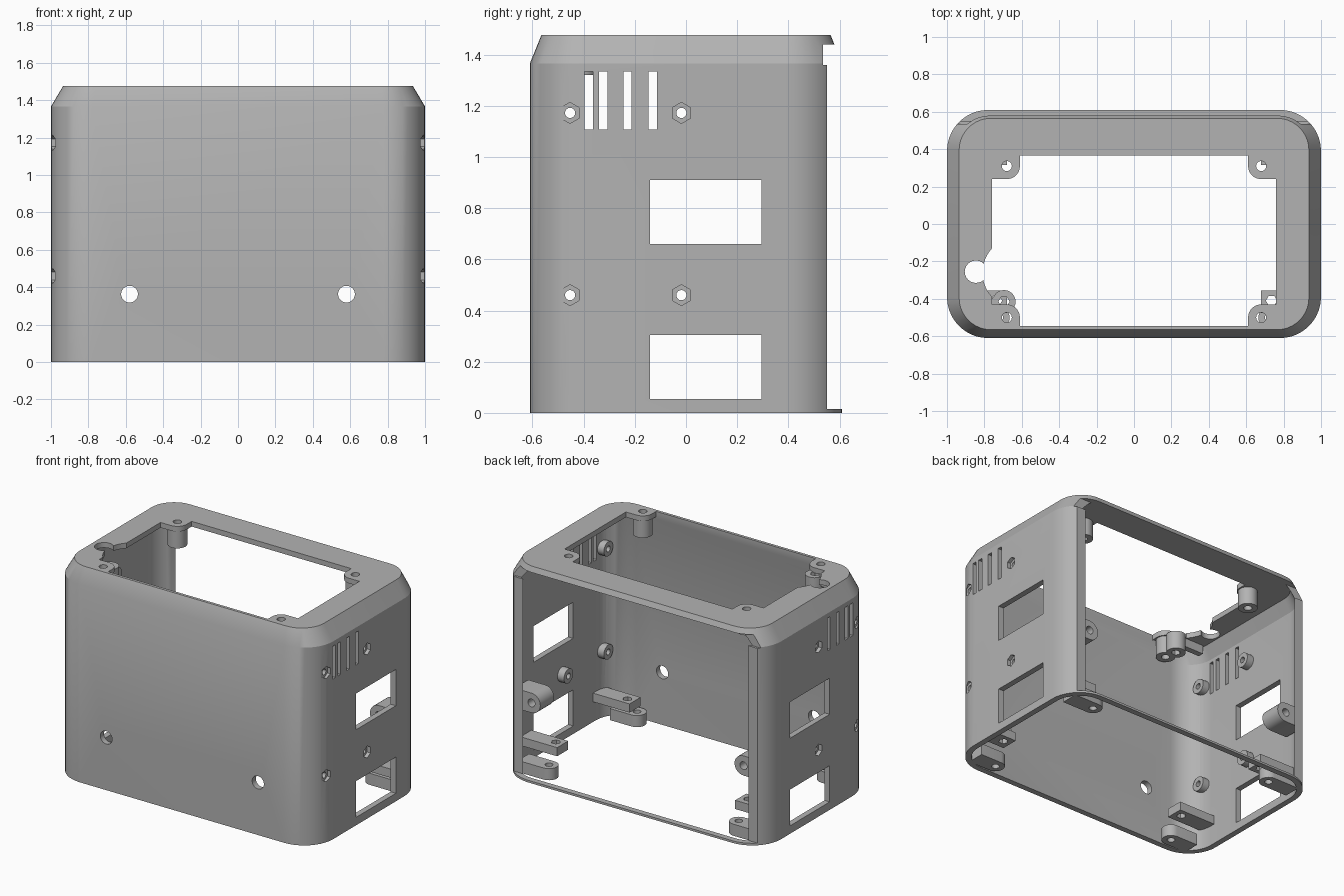
import bpy, bmesh
from math import sin, cos, pi, radians

if "Cube" in bpy.data.objects:
    bpy.data.objects.remove(bpy.data.objects["Cube"])

grey = bpy.data.materials.new("plain_grey")
grey.use_nodes = True
COLOUR = (0.45, 0.45, 0.45, 1)
grey.diffuse_color = COLOUR
grey.node_tree.nodes["Principled BSDF"].inputs["Base Color"].default_value = COLOUR


def loft(name, rings):
    """Closed solid through matching rings of points."""
    bm = bmesh.new()
    loops = [[bm.verts.new(p) for p in ring] for ring in rings]
    n = len(loops[0])
    for a, b in zip(loops, loops[1:]):
        for i in range(n):
            j = (i + 1) % n
            bm.faces.new((a[i], a[j], b[j], b[i]))
    bm.faces.new(loops[0][::-1])
    bm.faces.new(loops[-1])
    bmesh.ops.recalc_face_normals(bm, faces=bm.faces)
    mesh = bpy.data.meshes.new(name)
    bm.to_mesh(mesh)
    bm.free()
    mesh.materials.append(grey)
    obj = bpy.data.objects.new(name, mesh)
    bpy.context.scene.collection.objects.link(obj)
    return obj


def prism(name, pts, axis, lo, hi):
    """Extrude a flat outline along an axis."""
    place = {"x": lambda a, b, t: (t, a, b), "y": lambda a, b, t: (a, t, b),
             "z": lambda a, b, t: (a, b, t)}[axis]
    return loft(name, [[place(a, b, t) for a, b in pts] for t in (lo, hi)])


def arc(cx, cy, r, start, end, n):
    return [(cx + r * cos(radians(start + (end - start) * i / n)),
             cy + r * sin(radians(start + (end - start) * i / n))) for i in range(n + 1)]


def circle(cx, cy, r, n=24, start=0):
    return arc(cx, cy, r, start, start + 360, n)[:-1]


def rect(x0, x1, y0, y1):
    return [(x0, y0), (x1, y0), (x1, y1), (x0, y1)]


def round_rect(hx, hy, r, z):
    pts = []
    for k, (sx, sy) in enumerate(((1, 1), (-1, 1), (-1, -1), (1, -1))):
        pts += arc(sx * (hx - r), sy * (hy - r), r, 90 * k, 90 * k + 90, 10)
    return [(x, y, z) for x, y in pts]


def lug_outline(cx, cy, r, wall):
    """Round inner end with straight sides running to the wall (for +x)."""
    return [(wall, cy + r)] + arc(cx, cy, r, 90, 270, 14) + [(wall, cy - r)]


def flip(pts, s):
    return [(s * x, y) for x, y in pts]


def carve(obj, cutters):
    """Subtract cutters, then discard them."""
    for c in cutters:
        c.hide_render = True
        m = obj.modifiers.new("cut", "BOOLEAN")
        m.operation, m.solver, m.object = "DIFFERENCE", "EXACT", c
    bpy.context.view_layer.update()
    graph = bpy.context.evaluated_depsgraph_get()
    mesh = bpy.data.meshes.new_from_object(obj.evaluated_get(graph))
    obj.modifiers.clear()
    obj.data = mesh
    for c in cutters:
        bpy.data.objects.remove(c)
    return obj


parts = []

# Case shell: rounded box with a sloped top edge, hollow and open below
WALL, TOP, SHOULDER = 0.04, 1.476, 1.366
shell = loft("case_shell", [round_rect(1, 0.61, 0.22, 0), round_rect(1, 0.61, 0.22, SHOULDER),
                            round_rect(0.935, 0.565, 0.17, TOP)])
cuts = [loft("cavity", [round_rect(0.96, 0.57, 0.18, -0.1), round_rect(0.96, 0.57, 0.18, 1.355),
                        round_rect(0.915, 0.54, 0.15, 1.44)])]

# Open back, leaving a thin bottom strip and the top edge
cuts.append(prism("back_opening", rect(-1.2, 1.2, 0.55, 1), "z", 0.015, 1.37))
cuts.append(prism("back_groove", rect(-1.2, 1.2, 0.535, 1), "z", 1.36, 1.44))

# Top opening with rounded corner tabs
quarter_back = [(0.76, 0.24)] + arc(0.68, 0.31, 0.07, 270, 180, 8) + [(0.61, 0.365)]
quarter_front = [(0.61, -0.545)] + arc(0.68, -0.5, 0.07, 180, 90, 8) + [(0.76, -0.43)]
outline = quarter_back + flip(quarter_back[::-1], -1) + flip(quarter_front[::-1], -1) + quarter_front
cuts.append(prism("top_opening", outline, "z", 1.4, 1.6))
cuts.append(prism("cable_notch", circle(-0.845, -0.255, 0.06), "z", 1.4, 1.6))
cuts.append(prism("cable_sweep", arc(-0.62, -0.26, 0.19, 130, 230, 14), "z", 1.4, 1.6))

# Side windows, vents, nut recesses and screw holes go through both sides
for z0, z1 in ((0.055, 0.305), (0.66, 0.91)):
    cuts.append(prism("window", rect(-0.14, 0.295, z0, z1), "x", -1.2, 1.2))
for y in (-0.38, -0.323, -0.228, -0.13):
    cuts.append(prism("vent", rect(y - 0.016, y + 0.016, 1.107, 1.333), "x", -1.2, 1.2))
side_screws = [(y, z) for y in (-0.453, -0.018) for z in (0.46, 1.172)]
for y, z in side_screws:
    cuts.append(prism("screw_hole", circle(y, z, 0.02, 16), "x", -1.2, 1.2))
    for s in (-1, 1):
        cuts.append(prism("nut_recess", circle(y, z, 0.041, 6, 30), "x", s * 0.975, s * 1.1))

# Front holes
for s in (-1, 1):
    cuts.append(prism("front_hole", circle(s * 0.58, 0.363, 0.045), "y", -0.8, -0.4))

# Top screw posts, their holes also pierce the top plate
for s in (-1, 1):
    for y in (0.31, -0.5):
        cuts.append(prism("hole", circle(s * 0.68, y, 0.027, 16), "z", 1.4, 1.6))
        post = prism("top_screw_post", circle(s * 0.68, y, 0.062), "z", 1.32, 1.46)
        parts.append(carve(post, [prism("hole", circle(s * 0.68, y, 0.027, 16), "z", 1.2, 1.6)]))
parts.append(carve(shell, cuts))

# Ring standoffs inside the side walls
for s in (-1, 1):
    for y, z in side_screws:
        ring = prism("side_standoff", circle(y, z, 0.05), "x", s * 0.91, s * 0.965)
        parts.append(carve(ring, [prism("hole", circle(y, z, 0.02, 16), "x", -1.2, 1.2)]))

# Bottom lugs, nut bars above them and rear screw posts
for s in (-1, 1):
    for lug_y, bar_y, nut_y, wall in ((-0.5, -0.415, -0.41, 0.89), (0.46, 0.375, 0.37, 0.92)):
        lug = prism("bottom_lug", flip(lug_outline(0.725, lug_y, 0.06, wall), s), "z", 0.0, 0.08)
        parts.append(carve(lug, [prism("hole", circle(s * 0.725, lug_y, 0.025, 16), "z", -1, 1)]))
        bar = prism("nut_bar", flip(rect(0.68, 0.965, bar_y - 0.06, bar_y + 0.06), s), "z", 0.14, 0.2)
        parts.append(carve(bar, [prism("nut", circle(s * 0.735, nut_y, 0.03, 6), "z", 0, 1)]))
    post = prism("rear_screw_post", flip(lug_outline(0.81, 0.51, 0.068, 0.94), s), "y", 0.38, 0.53)
    parts.append(carve(post, [prism("hole", circle(s * 0.81, 0.51, 0.027, 16), "y", 0.2, 0.8)]))

# Extra nut post and its arm beside the cable notch
post = prism("notch_post", circle(-0.695, -0.415, 0.062), "z", 1.32, 1.445)
parts.append(carve(post, [prism("hole", circle(-0.695, -0.415, 0.03, 6), "z", 1, 2)]))
parts.append(prism("notch_post_arm", rect(-0.9, -0.74, -0.435, -0.395), "z", 1.38, 1.45))

# Smooth the round walls, keep hard edges
for obj in parts:
    bpy.ops.object.select_all(action="DESELECT")
    obj.select_set(True)
    bpy.context.view_layer.objects.active = obj
    bpy.ops.object.shade_smooth_by_angle(angle=radians(25))
